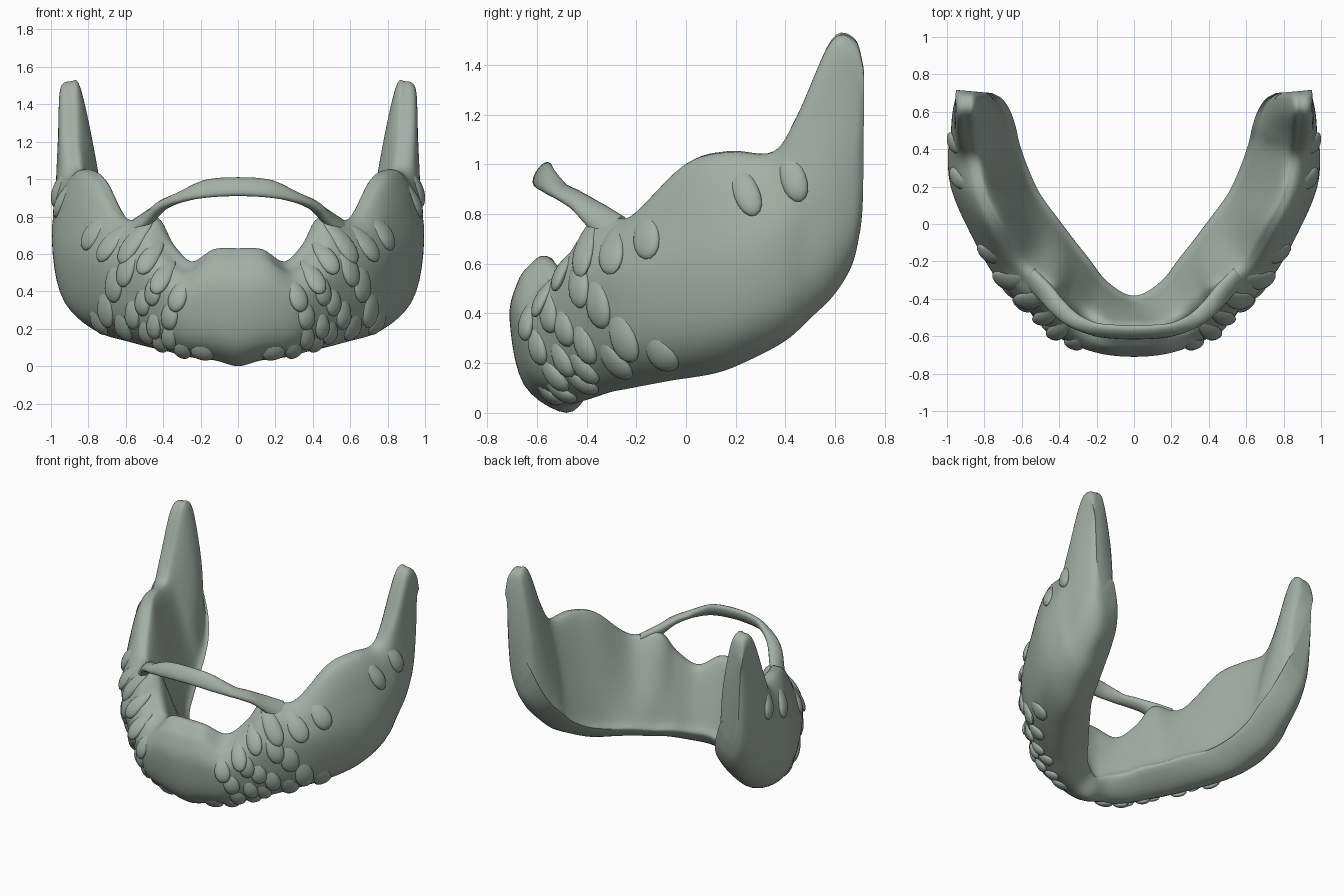
import bpy, bmesh, math
from mathutils import Vector, Matrix

if "Cube" in bpy.data.objects:
    bpy.data.objects.remove(bpy.data.objects["Cube"])

# Stations from chin centre to ear: top xyz, bottom xyz, outermost xy, innermost xy
STATIONS = [
    (0, -.575, .63, 0, -.48, 0, 0, -.71, 0, -.385),
    (.13, -.57, .625, .12, -.47, .03, .17, -.695, .08, -.36),
    (.25, -.49, .56, .27, -.41, .05, .32, -.645, .17, -.29),
    (.36, -.41, .66, .38, -.32, .08, .45, -.56, .24, -.2),
    (.45, -.34, .80, .47, -.22, .10, .58, -.45, .32, -.1),
    (.61, -.22, .79, .58, -.06, .13, .75, -.27, .41, .02),
    (.74, 0, 1.0, .68, .12, .16, .90, 0, .51, .16),
    (.82, .17, 1.05, .74, .25, .21, .98, .2, .575, .3),
    (.86, .35, 1.05, .79, .4, .29, .995, .37, .62, .43),
    (.885, .45, 1.2, .81, .5, .38, .98, .48, .64, .52),
    (.895, .585, 1.495, .82, .6, .48, .97, .59, .67, .61),
    (.895, .68, 1.5, .83, .67, .60, .95, .68, .71, .67),
    (.90, .712, 1.40, .85, .70, .73, .93, .715, .76, .70),
]


def section(s):
    T, B = Vector(s[0:3]), Vector(s[3:6])
    h = T.z - B.z
    O = Vector((s[6], s[7], B.z + min(.4, .6 * h)))
    I = Vector((s[8], s[9], B.z + .10))
    out = Vector((O.x - I.x, O.y - I.y, 0))
    w = min(.055, .3 * out.length)
    out.normalize()
    low = B.lerp(O, .75)
    low.z = B.z + .3 * (O.z - B.z)
    up = O.lerp(T + out * w, .4)
    up.z = O.z + .58 * (T.z - O.z)
    drop = Vector((0, 0, -.04))
    mid = T.lerp(I, .5) - out * (.02 if T.z < 1.1 else .035)
    ramp = I + out * .03 + Vector((0, 0, .07))
    return [B, low, O, up, T + out * w + drop, T, T - out * w + drop, mid, ramp, I]


def cr(a, b, c, d, t):
    return .5 * (2 * b + (c - a) * t + (2 * a - 5 * b + 4 * c - d) * t * t + (3 * b - a - 3 * c + d) * t ** 3)


SEC = [section(s) for s in STATIONS]
GHOST = [Vector((-p.x, p.y, p.z)) for p in SEC[1]]
NS, NV = len(SEC), len(SEC[0])


def surf(u, v):
    i = min(int(u), NS - 2)
    get = lambda k: GHOST if k < 0 else SEC[min(k, NS - 1)]
    rows = [get(i + k) for k in (-1, 0, 1, 2)]
    j = math.floor(v)
    pts = [cr(*[r[(j + k) % NV] for r in rows], u - i) for k in (-1, 0, 1, 2)]
    return cr(*pts, v - j)


MAT = bpy.data.materials.new("beard_grey_green")
MAT.diffuse_color = (.37, .43, .38, 1)
MAT.use_nodes = True
MAT.node_tree.nodes["Principled BSDF"].inputs["Base Color"].default_value = MAT.diffuse_color


def finish(bm, name, angle=50):
    bmesh.ops.recalc_face_normals(bm, faces=bm.faces)
    me = bpy.data.meshes.new(name)
    bm.to_mesh(me)
    bm.free()
    me.materials.append(MAT)
    ob = bpy.data.objects.new(name, me)
    bpy.context.collection.objects.link(ob)
    m = ob.modifiers.new("mirror", 'MIRROR')
    m.use_clip = True
    bpy.ops.object.select_all(action='DESELECT')
    ob.select_set(True)
    bpy.context.view_layer.objects.active = ob
    bpy.ops.object.shade_smooth_by_angle(angle=math.radians(angle))
    return ob


def loft(name, rings):
    bm = bmesh.new()
    vs = [[bm.verts.new(p) for p in r] for r in rings]
    n = len(vs[0])
    for a, b in zip(vs, vs[1:]):
        for j in range(n):
            bm.faces.new((a[j], a[(j + 1) % n], b[(j + 1) % n], b[j]))
    bm.faces.new(vs[-1])
    return finish(bm, name)


# Main beard shell, mirrored across the chin
SU, SV = 6, 5
loft("beard", [[surf(a / SU, b / SV) for b in range(NV * SV)] for a in range((NS - 1) * SU + 1)])

# Moustache: leaning oval strip; x, y, z, half height, half depth
PATH = [(0, -.58, .96, .055, .03), (.12, -.575, .955, .055, .03), (.22, -.56, .938, .05, .03),
        (.33, -.51, .895, .035, .04), (.41, -.44, .855, .04, .045), (.48, -.36, .79, .06, .045),
        (.58, -.26, .72, .07, .04)]
rings = []
for i in range(len(PATH) - 1):
    p = [Vector(PATH[max(0, min(k, len(PATH) - 1))]) for k in (i - 1, i, i + 1, i + 2)]
    for s in range(5):
        q = cr(*p, s / 5)
        d = p[2] - p[1]
        side = Vector((d[1], -d[0], 0)).normalized()
        upv = (Vector((0, 0, 1)) - side * .45).normalized()
        ring = []
        for k in range(14):
            a = k * math.tau / 14
            ring.append(Vector(q[:3]) + upv * q[3] * math.cos(a) + side * q[4] * math.sin(a))
        rings.append(ring)
for v in rings[0]:
    v.x = 0
loft("moustache", rings)

# Teardrop locks half sunk in the shell: station, section, half length, half width
TUFTS = [(2.0, 2.2, .10, .05), (2.35, 1.6, .10, .05), (2.7, 2.6, .12, .05), (2.5, 1.0, .10, .045),
         (3.0, 2.0, .11, .05), (3.1, 1.2, .10, .045), (3.35, 2.9, .12, .05), (3.5, 1.6, .10, .05),
         (3.6, .9, .10, .045), (4.1, 3.0, .15, .055), (4.1, 2.2, .13, .055), (4.0, 1.3, .11, .05),
         (4.5, 1.8, .13, .06), (4.5, .9, .11, .055), (4.9, 1.3, .13, .06), (4.8, 3.0, .13, .06),
         (5.4, 3.0, .12, .06), (7.3, 3.2, .13, .05), (5.4, .9, .10, .06), (3.0, .6, .09, .045),
         (2.0, .6, .09, .045), (1.3, .6, .08, .06), (8.6, 3.0, .12, .05)]
bm = bmesh.new()
for u, v, ln, wd in TUFTS:
    c = surf(u, v)
    y = (surf(u, v + .15) - surf(u, v - .15)).normalized()
    t = surf(u + .1, v) - surf(u - .1, v)
    n = t.cross(y).normalized()
    x = y.cross(n)
    rot = Matrix((x, y, n)).transposed() @ Matrix.Rotation(.2, 3, 'Z')
    for vert in bmesh.ops.create_uvsphere(bm, u_segments=18, v_segments=12, radius=1)['verts']:
        k = vert.co.copy()
        # wide tip stands proud, root tilts under the surface
        taper = 1 - .3 * k.y
        sink = -.006 - .02 * k.y - .02 * k.y * k.y
        vert.co = c + rot @ Vector((k.x * wd * taper, k.y * ln, k.z * .024 * taper + sink))
finish(bm, "beard_tufts")
